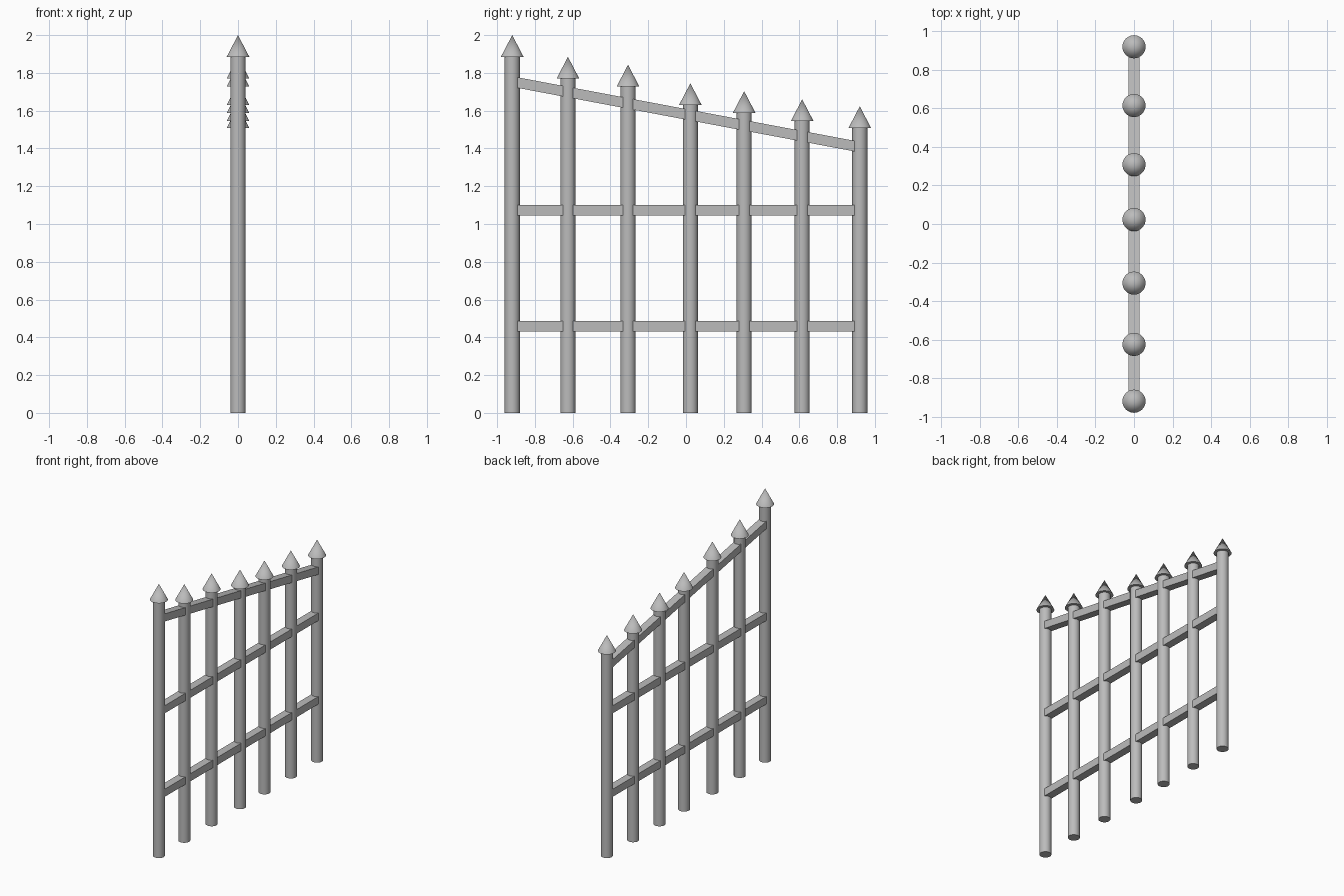
import bpy, bmesh, math
from mathutils import Matrix

if "Cube" in bpy.data.objects:
    bpy.data.objects.remove(bpy.data.objects["Cube"])

iron = bpy.data.materials.new("grey_iron")
iron.diffuse_color = (0.5, 0.5, 0.5, 1)
iron.use_nodes = True
iron.node_tree.nodes["Principled BSDF"].inputs["Base Color"].default_value = iron.diffuse_color


def finish(bm, name, smooth=False):
    bmesh.ops.recalc_face_normals(bm, faces=bm.faces)
    me = bpy.data.meshes.new(name)
    bm.to_mesh(me)
    bm.free()
    me.materials.append(iron)
    ob = bpy.data.objects.new(name, me)
    bpy.context.collection.objects.link(ob)
    if smooth:
        bpy.ops.object.select_all(action='DESELECT')
        ob.select_set(True)
        bpy.context.view_layer.objects.active = ob
        bpy.ops.object.shade_smooth_by_angle(angle=math.radians(40))
    return ob


def cone(name, y, z0, z1, r0, r1):
    bm = bmesh.new()
    bmesh.ops.create_cone(bm, cap_ends=True, segments=32, radius1=r0, radius2=r1, depth=z1 - z0,
                          matrix=Matrix.Translation((0, y, (z0 + z1) / 2)))
    finish(bm, name, True)


def rail(name, z_start, z_end):
    # Bar between the outer posts, sheared so it can slope
    length = 1.82
    bm = bmesh.new()
    bmesh.ops.create_cube(bm, size=1)
    for v in bm.verts:
        t = v.co.y + 0.5
        v.co = (v.co.x * 0.058, v.co.y * length, v.co.z * 0.056 + z_start + (z_end - z_start) * t)
    finish(bm, name)


# Posts with pointed caps, stepping down along +y
posts = [(-0.92, 2.0), (-0.625, 1.885), (-0.307, 1.843), (0.023, 1.745),
         (0.308, 1.703), (0.615, 1.66), (0.92, 1.623)]
for i, (y, top) in enumerate(posts, 1):
    cone(f"post_{i}", y, 0, top - 0.113, 0.04, 0.04)
    cone(f"spike_{i}", y, top - 0.115, top, 0.06, 0)

# Two level rails and the sloping top rail
rail("lower_rail", 0.458, 0.458)
rail("middle_rail", 1.073, 1.073)
rail("top_rail", 1.752, 1.409)
